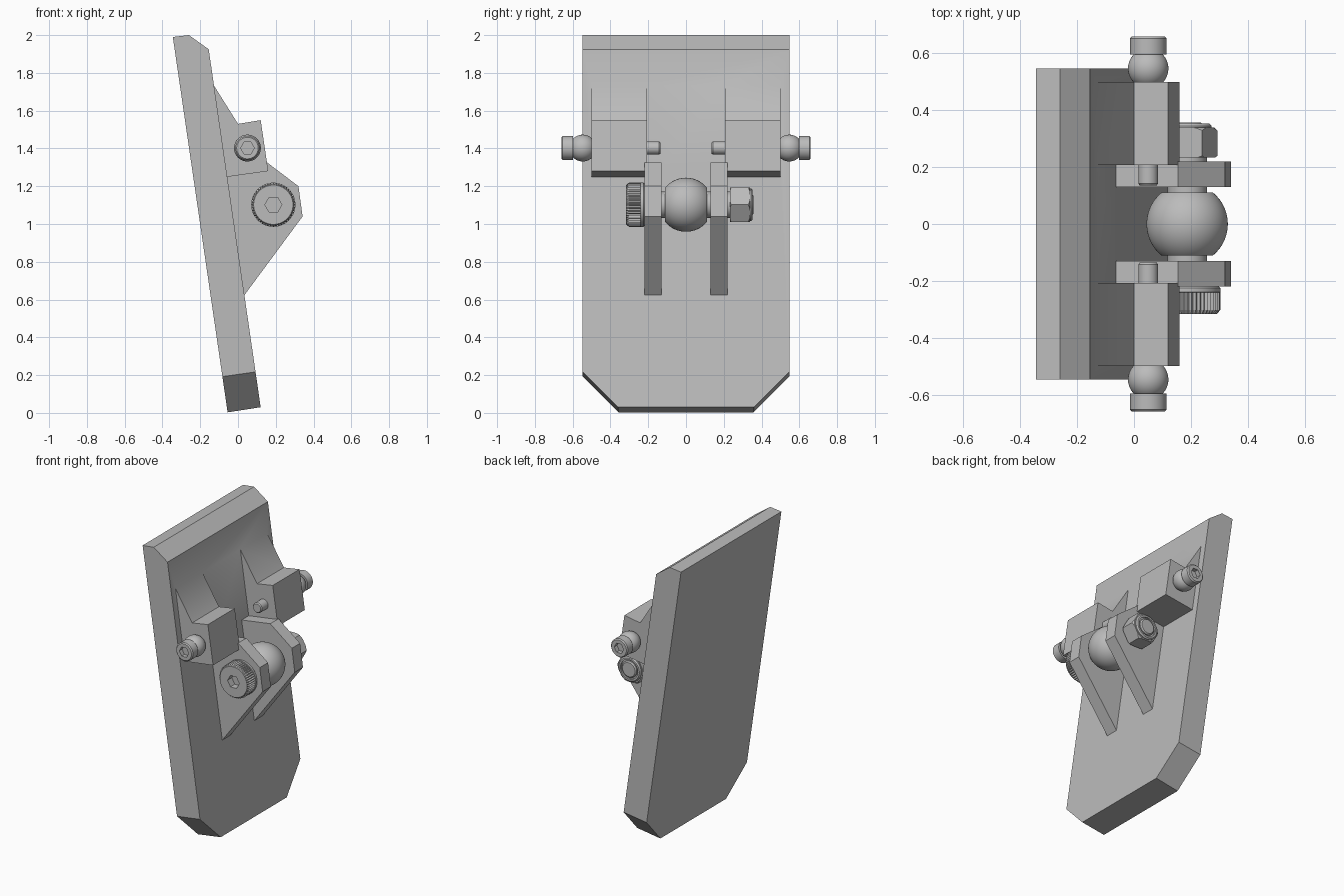
import bpy, bmesh
from math import sin, cos, pi, radians, sqrt
from mathutils import Vector

old = bpy.data.objects.get("Cube")
if old:
    bpy.data.objects.remove(old, do_unlink=True)

grey = bpy.data.materials.new("plain grey")
grey.use_nodes = True
GREY = (0.5, 0.5, 0.5, 1)
grey.diffuse_color = GREY
grey.node_tree.nodes["Principled BSDF"].inputs["Base Color"].default_value = GREY


def finish(bm, name):
    bmesh.ops.recalc_face_normals(bm, faces=bm.faces)
    mesh = bpy.data.meshes.new(name)
    bm.to_mesh(mesh)
    bm.free()
    mesh.materials.append(grey)
    ob = bpy.data.objects.new(name, mesh)
    bpy.context.collection.objects.link(ob)
    return ob


def activate(ob):
    bpy.ops.object.select_all(action='DESELECT')
    ob.select_set(True)
    bpy.context.view_layer.objects.active = ob


def smooth(ob):
    activate(ob)
    bpy.ops.object.shade_smooth_by_angle(angle=radians(30))


def combine(ob, tool, operation):
    """Apply a boolean and discard the tool object."""
    mod = ob.modifiers.new("bool", 'BOOLEAN')
    mod.object, mod.operation, mod.solver = tool, operation, 'EXACT'
    activate(ob)
    bpy.ops.object.modifier_apply(modifier=mod.name)
    bpy.data.objects.remove(tool, do_unlink=True)


def prism(profile, y0, y1):
    """Extrude an x-z outline along y."""
    bm = bmesh.new()
    face = bm.faces.new([bm.verts.new((x, y0, z)) for x, z in profile])
    ext = bmesh.ops.extrude_face_region(bm, geom=[face])
    verts = [v for v in ext["geom"] if isinstance(v, bmesh.types.BMVert)]
    bmesh.ops.translate(bm, verts=verts, vec=(0, y1 - y0, 0))
    return bm


def lathe(name, profile, centre, side=1, segs=48, knurl=()):
    """Turn (radius, y) points about a y axis; knurled rings have toothed radii."""
    cx, cz = centre
    bm = bmesh.new()
    rings = []
    for n, (r, y) in enumerate(profile):
        ring = []
        for i in range(segs):
            a = 2 * pi * i / segs
            q = r - 0.008 if n in knurl and i % 2 else r
            ring.append(bm.verts.new((cx + q * cos(a), side * y, cz + q * sin(a))))
        rings.append(ring)
    for lo, hi in zip(rings, rings[1:]):
        for i in range(segs):
            j = (i + 1) % segs
            bm.faces.new((lo[i], lo[j], hi[j], hi[i]))
    bm.faces.new(rings[0])
    bm.faces.new(rings[-1])
    return finish(bm, name)


def ball(radius, mid, y0, y1, steps=20):
    """Profile of a sphere truncated at y0 and y1."""
    ys = [y0 + (y1 - y0) * (1 - cos(pi * k / steps)) / 2 for k in range(steps + 1)]
    return [(sqrt(radius ** 2 - (y - mid) ** 2), y) for y in ys]


# Leaning plate with a bevelled top and clipped lower corners
bm = prism([(-0.345, 1.99), (-0.26, 2.0), (-0.155, 1.925), (0.12, 0.03), (-0.055, 0.003)], -0.547, 0.547)
for s in (-1, 1):
    cut = bmesh.ops.bisect_plane(
        bm, geom=bm.verts[:] + bm.edges[:] + bm.faces[:],
        plane_co=(0.12, s * 0.36, 0.03), plane_no=Vector((0.14, s, -0.98)), clear_outer=True)
    rim = [e for e in cut["geom_cut"] if isinstance(e, bmesh.types.BMEdge)]
    bmesh.ops.holes_fill(bm, edges=rim)
plate = finish(bm, "plate")

# Pivot ears and bracket lugs, fused into the plate
ear = [(-0.163, 1.79), (0, 1.53), (0.12, 1.55), (0.16, 1.28), (-0.12, 1.241)]
lug = [(-0.12, 1.284), (0.155, 1.325), (0.32, 1.2), (0.342, 1.04), (0.035, 0.625), (-0.02, 0.55)]
for s in (-1, 1):
    combine(plate, finish(prism(ear, s * 0.207, s * 0.5), "ear"), 'UNION')
    combine(plate, finish(prism(lug, s * 0.13, s * 0.22), "lug"), 'UNION')
smooth(plate)

# Ball-headed pivot pins with hex sockets
PIN = (0.05, 1.402)
pin_profile = ([(0.029, 0.135), (0.035, 0.142), (0.035, 0.5)] + ball(0.071, 0.547, 0.5, 0.597)
               + [(0.064, 0.597), (0.064, 0.653), (0.057, 0.66)])
for s, label in ((-1, "right"), (1, "left")):
    pin = lathe(label + "_pivot_pin", pin_profile, PIN, s)
    combine(pin, lathe("socket", [(0.036, 0.63), (0.036, 0.7)], PIN, s, 6), 'DIFFERENCE')
    smooth(pin)

# Central ball
BOLT = (0.187, 1.102)
smooth(lathe("centre_ball", ball(0.143, 0, -0.11, 0.11, 32), BOLT, segs=64))

# Bolt shank with a chamfered threaded end
smooth(lathe("bolt_shank", [(0.07, -0.225), (0.07, 0.24), (0.056, 0.24),
                            (0.056, 0.35), (0.048, 0.357)], BOLT))

# Knurled cap head with hex socket
head = lathe("bolt_head", [(0.112, -0.22), (0.117, -0.226), (0.117, -0.24), (0.117, -0.241),
                           (0.117, -0.302), (0.104, -0.317)], BOLT, segs=96, knurl=(3, 4))
combine(head, lathe("socket", [(0.045, -0.27), (0.045, -0.35)], BOLT, segs=6), 'DIFFERENCE')
smooth(head)

# Hex nut with chamfered corners and a locking collar
nut = lathe("hex_nut", [(0.106, 0.234), (0.106, 0.34)], BOLT, segs=6)
combine(nut, lathe("chamfer", [(0.094, 0.23), (0.11, 0.243), (0.11, 0.325), (0.092, 0.342)], BOLT),
        'INTERSECT')
smooth(nut)
smooth(lathe("nut_collar", [(0.086, 0.33), (0.086, 0.345), (0.078, 0.353), (0.066, 0.353),
                            (0.066, 0.342)], BOLT))
